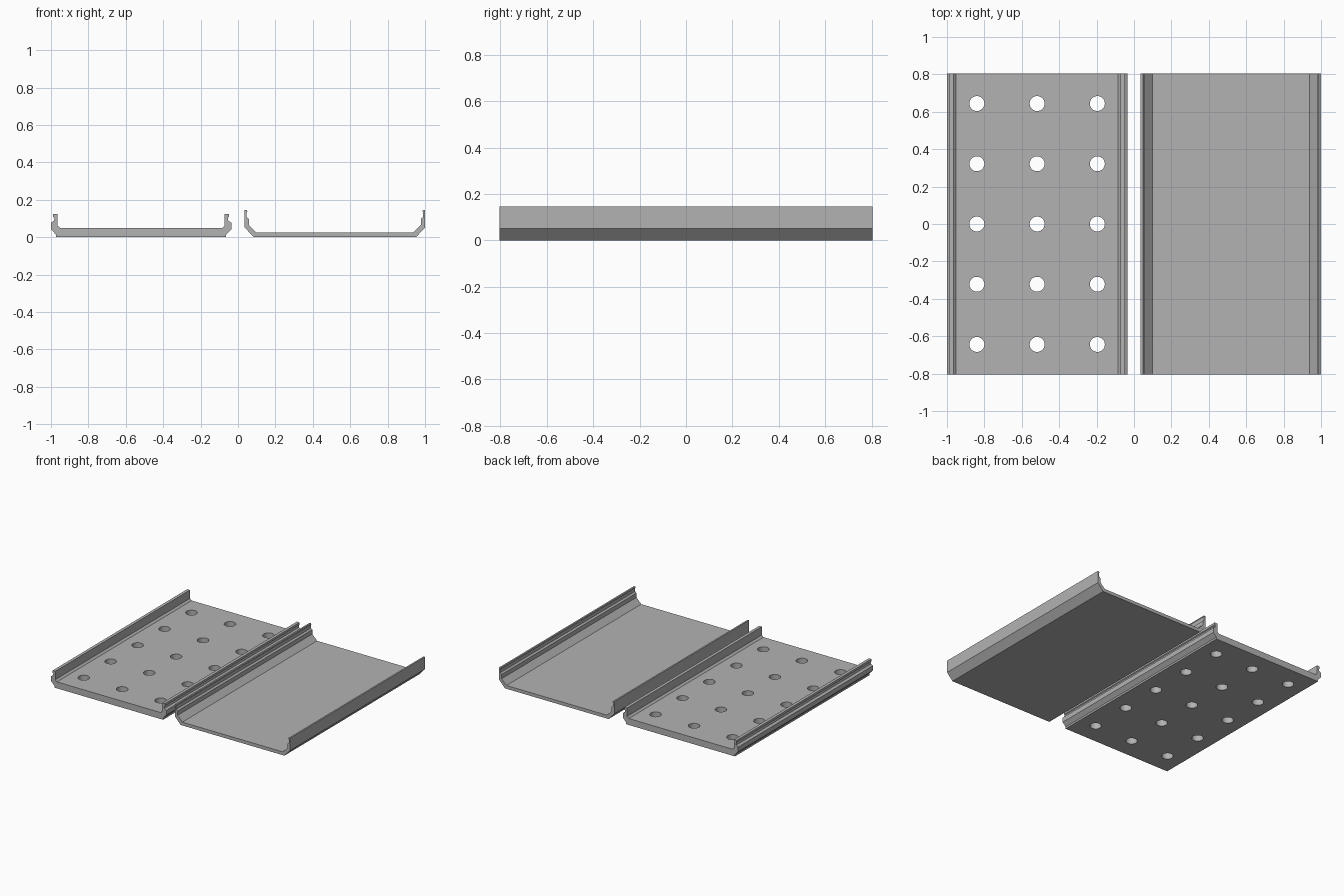
import bpy, bmesh, math
from mathutils import Matrix

if "Cube" in bpy.data.objects:
    bpy.data.objects.remove(bpy.data.objects["Cube"])

LENGTH = 1.61

grey = bpy.data.materials.new("light grey")
grey.diffuse_color = (0.45, 0.45, 0.45, 1)
grey.use_nodes = True
grey.node_tree.nodes["Principled BSDF"].inputs["Base Color"].default_value = grey.diffuse_color


def finish(name, bm):
    bmesh.ops.recalc_face_normals(bm, faces=bm.faces)
    mesh = bpy.data.meshes.new(name)
    bm.to_mesh(mesh)
    bm.free()
    mesh.materials.append(grey)
    obj = bpy.data.objects.new(name, mesh)
    bpy.context.collection.objects.link(obj)
    return obj


def extruded_tray(name, centre, half):
    """Mirror a half profile (offset from centre, z) and extrude it along y."""
    outline = half + [(-u, z) for u, z in reversed(half)]
    bm = bmesh.new()
    face = bm.faces.new([bm.verts.new((centre + u, -LENGTH / 2, z)) for u, z in outline])
    ext = bmesh.ops.extrude_face_region(bm, geom=[face])["geom"]
    bmesh.ops.translate(bm, vec=(0, LENGTH, 0),
                        verts=[v for v in ext if isinstance(v, bmesh.types.BMVert)])
    return finish(name, bm)


# Perforated tray: thick floor, short walls with an outer snap groove
drilled = extruded_tray("perforated_tray", -0.518, [
    (0.455, 0.0), (0.455, 0.014), (0.482, 0.042), (0.482, 0.078), (0.466, 0.088),
    (0.463, 0.103), (0.470, 0.108), (0.470, 0.125), (0.447, 0.125),
    (0.447, 0.062), (0.433, 0.049)])

# Plain cover: thin floor, chamfered corners, taller walls with an inner snap groove
extruded_tray("plain_cover", 0.518, [
    (0.434, 0.0), (0.482, 0.052), (0.482, 0.145), (0.470, 0.145), (0.468, 0.136),
    (0.472, 0.130), (0.472, 0.108), (0.460, 0.098), (0.460, 0.066), (0.420, 0.025)])

# Drill pattern, three by five
bm = bmesh.new()
for i in (-1, 0, 1):
    for j in range(-2, 3):
        bmesh.ops.create_cone(bm, cap_ends=True, segments=32, radius1=0.04, radius2=0.04,
                              depth=0.3,
                              matrix=Matrix.Translation((-0.518 + 0.322 * i, 0.322 * j, 0)))
cutter = finish("hole_cutter", bm)
cutter.hide_render = True
cutter.hide_set(True)

mod = drilled.modifiers.new("holes", 'BOOLEAN')
mod.operation = 'DIFFERENCE'
mod.solver = 'EXACT'
mod.object = cutter

# Smooth hole walls, crisp profile edges
bpy.ops.object.select_all(action='DESELECT')
bpy.context.view_layer.objects.active = drilled
drilled.select_set(True)
bpy.ops.object.modifier_apply(modifier="holes")
bpy.ops.object.shade_smooth_by_angle(angle=math.radians(20))
bpy.data.objects.remove(cutter)
